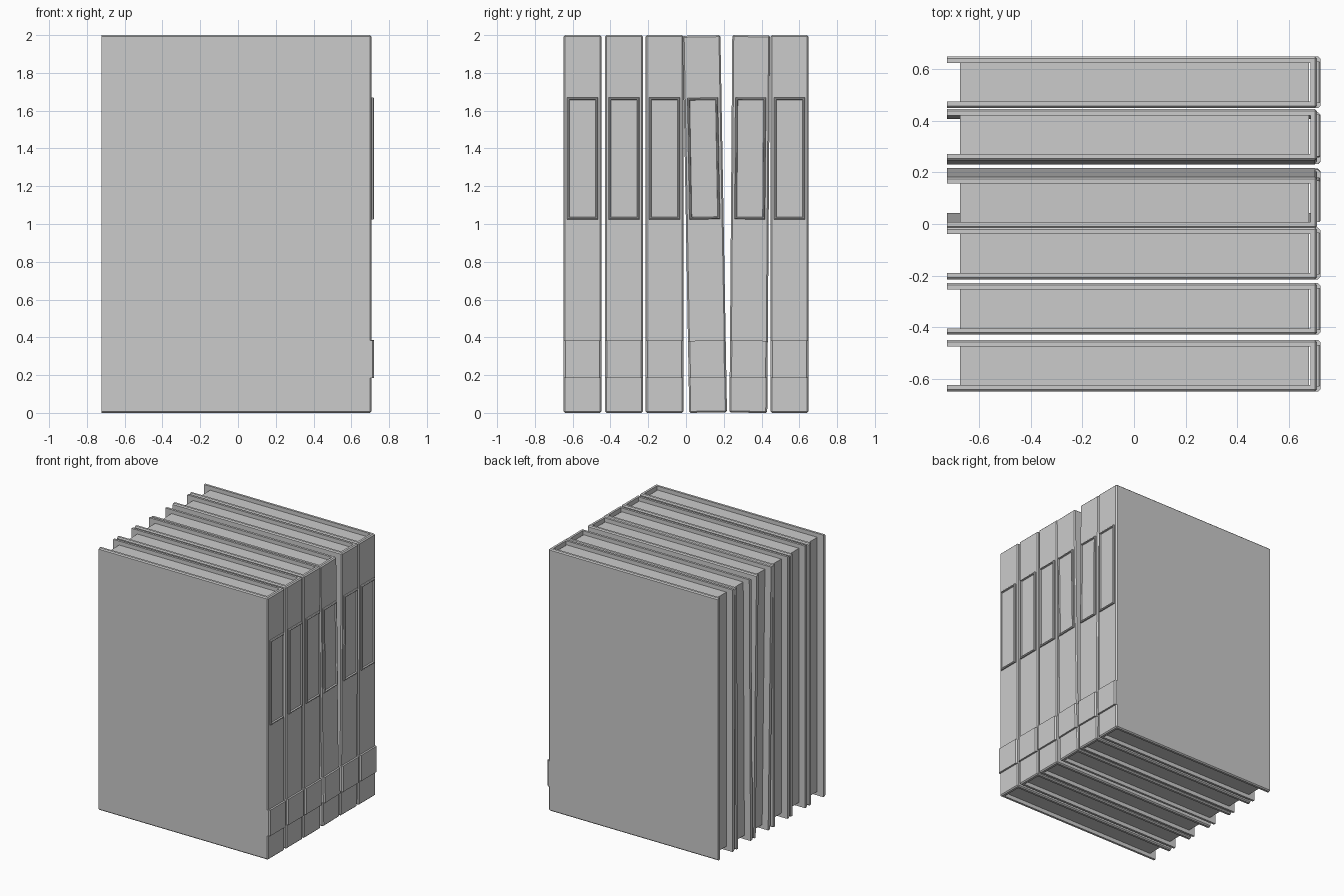
import bpy, bmesh, math
from mathutils import Matrix

if "Cube" in bpy.data.objects:
    bpy.data.objects.remove(bpy.data.objects["Cube"])

W, H = 0.20, 2.0            # book thickness and height
BOARD = 0.025               # cover board thickness
BACK, SPINE = -0.723, 0.707 # cover extent along x


def finish(bm, name, mat):
    bmesh.ops.recalc_face_normals(bm, faces=bm.faces[:])
    me = bpy.data.meshes.new(name)
    bm.to_mesh(me)
    bm.free()
    me.transform(mat)
    ob = bpy.data.objects.new(name, me)
    bpy.context.collection.objects.link(ob)
    return ob


def prism(profile, z0, z1):
    bm = bmesh.new()
    face = bm.faces.new([bm.verts.new((x, y, z0)) for x, y in profile])
    new = bmesh.ops.extrude_face_region(bm, geom=[face])["geom"]
    bmesh.ops.translate(bm, vec=(0, 0, z1 - z0),
                        verts=[g for g in new if isinstance(g, bmesh.types.BMVert)])
    return bm


def rect(x0, x1, h):
    return [(x0, -h), (x1, -h), (x1, h), (x0, h)]


def vertical(e):
    a, b = (v.co for v in e.verts)
    return abs(a.z - b.z) > 0.1


def book(i, y, tilt):
    a = math.radians(tilt)
    h, hi = W / 2, W / 2 - BOARD
    mat = (Matrix.Translation((0, y, abs(math.sin(a)) * h))
           @ Matrix.Rotation(a, 4, 'X')
           @ Matrix.Diagonal((1, 1, 1 - abs(math.sin(a)) * 0.1, 1)))

    # U-shaped hard cover with chamfered outer edges
    bm = prism([(BACK, -h), (SPINE, -h), (SPINE, h), (BACK, h),
                (BACK, hi), (SPINE - BOARD, hi), (SPINE - BOARD, -hi), (BACK, -hi)], 0, H)
    edges = [e for e in bm.edges
             if all(abs(abs(v.co.y) - h) < 1e-4 for v in e.verts)
             and not (vertical(e) and e.verts[0].co.x < 0)]
    bmesh.ops.bevel(bm, geom=edges, offset=0.008, segments=1, affect='EDGES')
    finish(bm, f"cover_{i}", mat)

    # page block, set in from the cover edges
    finish(prism(rect(-0.672, 0.676, hi), 0.03, H - 0.03), f"pages_{i}", mat)

    # raised band across the lower spine
    bm = prism(rect(SPINE - 0.012, 0.721, h), 0.185, 0.382)
    edges = [e for e in bm.edges if vertical(e) and e.verts[0].co.x > 0.71]
    bmesh.ops.bevel(bm, geom=edges, offset=0.01, segments=1, affect='EDGES')
    finish(bm, f"spine_band_{i}", mat)

    # framed label with a recessed panel
    bm = prism(rect(SPINE - 0.006, 0.721, 0.081), 1.025, 1.67)
    bm.normal_update()
    bmesh.ops.recalc_face_normals(bm, faces=bm.faces[:])
    front = max(bm.faces, key=lambda f: f.calc_center_median().x)
    outer = list(front.edges)
    bmesh.ops.bevel(bm, geom=outer, offset=0.005, segments=1, affect='EDGES')
    front = max(bm.faces, key=lambda f: f.calc_center_median().x)
    bmesh.ops.inset_region(bm, faces=[front], thickness=0.007)
    bmesh.ops.inset_region(bm, faces=[front], thickness=0.004, depth=-0.011)
    finish(bm, f"label_frame_{i}", mat)


# row of six books, the fourth and fifth leaning
for i, (y, tilt) in enumerate([(-0.548, 0), (-0.328, 0), (-0.114, 0),
                               (0.117, 1.0), (0.33, -0.43), (0.548, 0)], 1):
    book(i, y, tilt)
